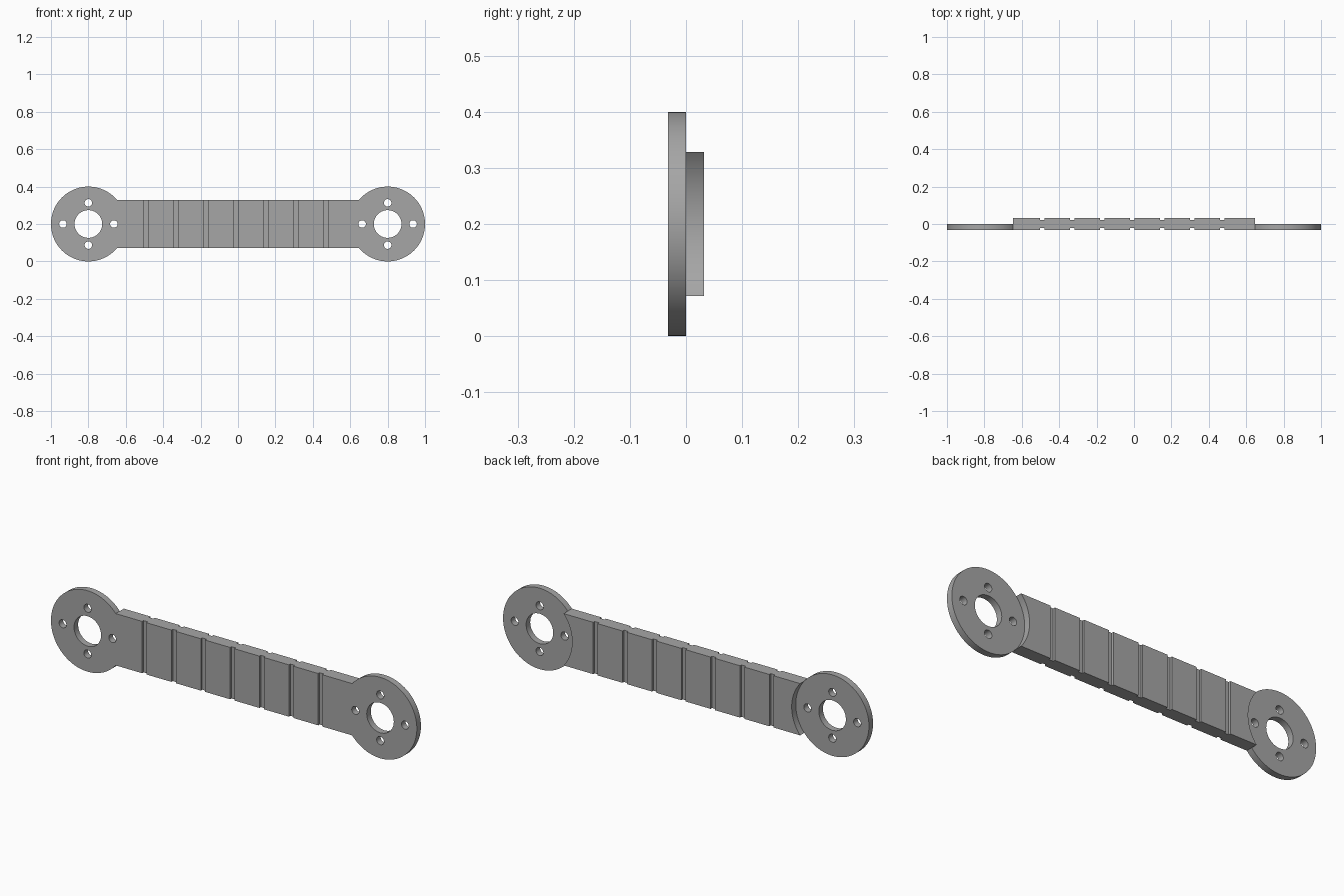
import bpy, bmesh, math
from mathutils import Matrix, Vector

old = bpy.data.objects.get("Cube")
if old:
    bpy.data.objects.remove(old, do_unlink=True)

HALF = 0.032            # half thickness of the bar
MID_Z = 0.2             # height of the centre line
RING_X, RING_R = 0.8, 0.2

grey = bpy.data.materials.new("plain grey")
grey.use_nodes = True
colour = (0.38, 0.38, 0.38, 1)
grey.diffuse_color = colour
grey.node_tree.nodes["Principled BSDF"].inputs["Base Color"].default_value = colour


def make_object(name, bm):
    bmesh.ops.recalc_face_normals(bm, faces=bm.faces)
    mesh = bpy.data.meshes.new(name)
    bm.to_mesh(mesh)
    bm.free()
    mesh.materials.append(grey)
    obj = bpy.data.objects.new(name, mesh)
    bpy.context.collection.objects.link(obj)
    return obj


def cylinder(name, x, z, radius, y0, y1, sides):
    bm = bmesh.new()
    place = Matrix.Translation((x, (y0 + y1) / 2, z)) @ Matrix.Rotation(math.pi / 2, 4, 'X')
    bmesh.ops.create_cone(bm, cap_ends=True, segments=sides, radius1=radius,
                          radius2=radius, depth=y1 - y0, matrix=place)
    return make_object(name, bm)


def combine(target, tool, operation):
    mod = target.modifiers.new(operation.lower(), 'BOOLEAN')
    mod.operation, mod.solver, mod.object = operation, 'EXACT', tool
    bpy.context.view_layer.objects.active = target
    bpy.ops.object.modifier_apply(modifier=mod.name)
    bpy.data.objects.remove(tool, do_unlink=True)


# Bar: notched outline seen from above, extruded upward
end, groove_w, depth = 0.69, 0.024, 0.011
front = [(-end, -HALF)]
for i in range(7):
    x = -0.49 + i * 0.1605
    a, b = x - groove_w / 2, x + groove_w / 2
    front += [(a, -HALF), (a, -HALF + depth), (b, -HALF + depth), (b, -HALF)]
front.append((end, -HALF))
outline = front + [(x, -y) for x, y in reversed(front)]
bm = bmesh.new()
base = bm.faces.new([bm.verts.new((x, y, 0.072)) for x, y in outline])
top = bmesh.ops.extrude_face_region(bm, geom=[base])["geom"]
bmesh.ops.translate(bm, vec=Vector((0, 0, 0.256)),
                    verts=[v for v in top if isinstance(v, bmesh.types.BMVert)])
link = make_object("link_bar", bm)

# End rings: clear the rear layer, then fuse a thin disc to each end
for side in (-1, 1):
    x = side * RING_X
    combine(link, cylinder("rear_clearance", x, MID_Z, RING_R, 0, 0.1, 96), 'DIFFERENCE')
    combine(link, cylinder("end_disc", x, MID_Z, RING_R, -HALF, 0, 96), 'UNION')

# Centre bores and four bolt holes in each ring
for side in (-1, 1):
    x = side * RING_X
    combine(link, cylinder("bore", x, MID_Z, 0.074, -0.1, 0.1, 64), 'DIFFERENCE')
    for dx, dz in ((1, 0), (-1, 0), (0, 1), (0, -1)):
        hole = cylinder("bolt_hole", x + dx * 0.136, MID_Z + dz * 0.113,
                        0.02, -0.1, 0.1, 32)
        combine(link, hole, 'DIFFERENCE')

# Smooth the round walls, keep the edges sharp
bpy.ops.object.select_all(action='DESELECT')
link.select_set(True)
bpy.context.view_layer.objects.active = link
bpy.ops.object.shade_smooth_by_angle(angle=math.radians(30))
